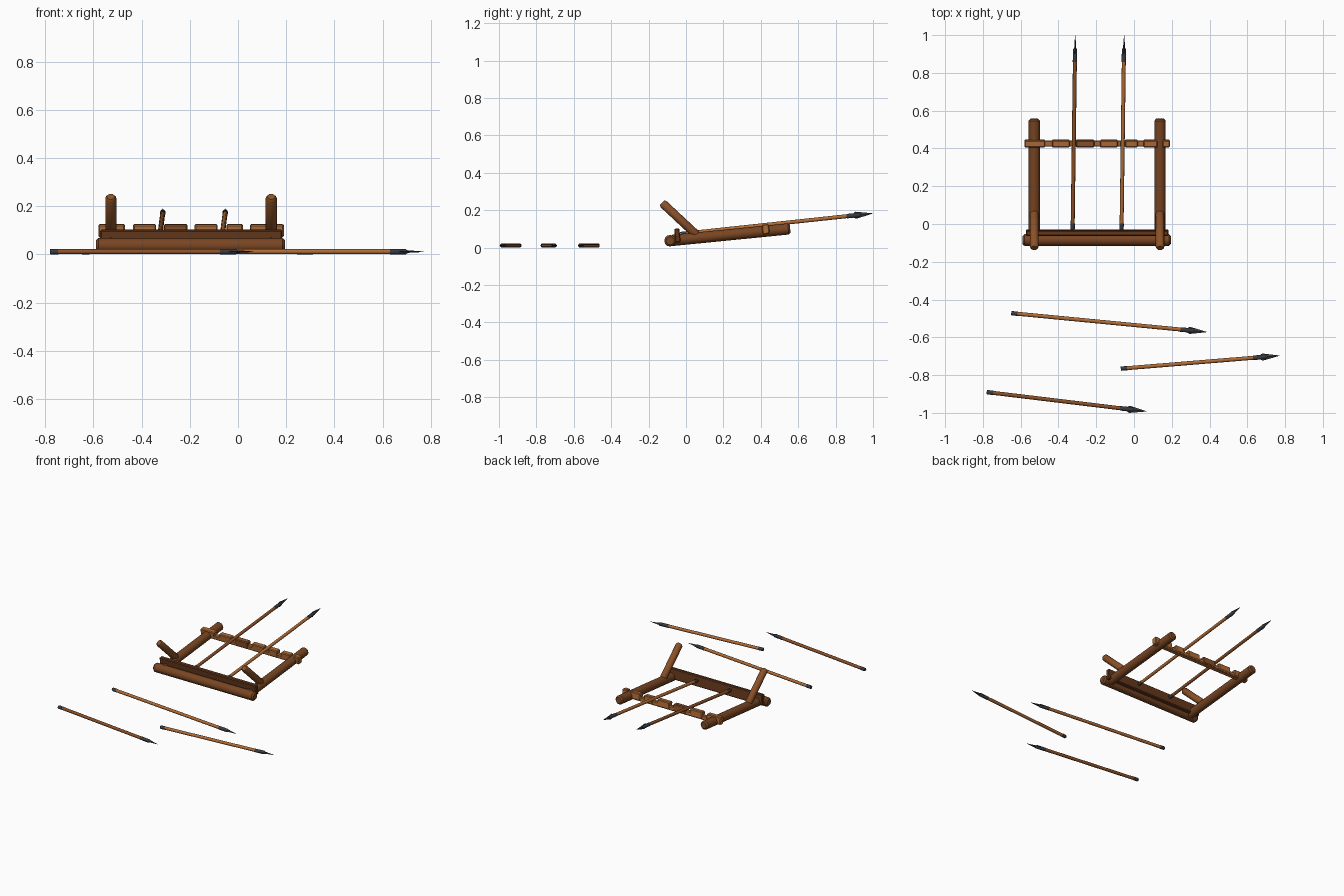
import bpy, bmesh, math
from mathutils import Vector

cube = bpy.data.objects.get("Cube")
if cube:
    bpy.data.objects.remove(cube, do_unlink=True)


def material(name, rgb):
    m = bpy.data.materials.new(name)
    m.use_nodes = True
    m.diffuse_color = (*rgb, 1)
    m.node_tree.nodes["Principled BSDF"].inputs["Base Color"].default_value = (*rgb, 1)
    return m


LOG = material("dark log wood", (0.19, 0.06, 0.016))
PLANK = material("deep brown plank", (0.13, 0.04, 0.012))
POST = material("post wood", (0.26, 0.082, 0.021))
RAIL = material("warm rail wood", (0.43, 0.15, 0.038))
SHAFT = material("shaft wood", (0.44, 0.15, 0.038))
IRON = material("dark iron", (0.042, 0.044, 0.052))


def make_object(name, bm, mat):
    bmesh.ops.recalc_face_normals(bm, faces=bm.faces)
    for face in bm.faces:
        face.smooth = True
    mesh = bpy.data.meshes.new(name)
    bm.to_mesh(mesh)
    bm.free()
    mesh.set_sharp_from_angle(angle=math.radians(35))
    mesh.materials.append(mat)
    ob = bpy.data.objects.new(name, mesh)
    bpy.context.collection.objects.link(ob)
    return ob


def loft(name, start, axis, rings, mat, wide, sides=12):
    """Rings of (distance, half width, half thickness) along an axis."""
    start, axis, wide = Vector(start), Vector(axis).normalized(), Vector(wide)
    u = (wide - axis * wide.dot(axis)).normalized()
    v = axis.cross(u)
    bm = bmesh.new()
    loops = []
    for dist, a, b in rings:
        loop = []
        for i in range(sides):
            ang = math.tau * i / sides
            loop.append(bm.verts.new(start + axis * dist + u * a * math.cos(ang) + v * b * math.sin(ang)))
        loops.append(loop)
    for lo, hi in zip(loops, loops[1:]):
        for i in range(sides):
            j = (i + 1) % sides
            bm.faces.new((lo[i], lo[j], hi[j], hi[i]))
    bm.faces.new(loops[0])
    bm.faces.new(loops[-1])
    return make_object(name, bm, mat)


def log(name, a, b, r, mat, wide=(1, 0, 0), chamfer=0.01):
    """Round timber with chamfered ends."""
    axis = Vector(b) - Vector(a)
    n, s = axis.length, r * 0.7
    return loft(name, a, axis, [(0, s, s), (chamfer, r, r), (n - chamfer, r, r), (n, s, s)], mat, wide)


def box(name, center, size, mat, tilt=0.0, bevel=0.005):
    bm = bmesh.new()
    bmesh.ops.create_cube(bm, size=1)
    bmesh.ops.scale(bm, vec=size, verts=bm.verts)
    bmesh.ops.bevel(bm, geom=bm.edges[:], offset=bevel, segments=1, affect='EDGES')
    ob = make_object(name, bm, mat)
    ob.location = center
    ob.rotation_euler.x = tilt
    return ob


def spear(name, tail, tip, wide, wood):
    """Shaft with an iron butt cap, a socket and a flat leaf blade."""
    tail, axis = Vector(tail), Vector(tip) - Vector(tail)
    n = axis.length
    loft(name + "_shaft", tail, axis, [(0.01, 0.0105, 0.0105), (n - 0.12, 0.0105, 0.0105)], wood, wide)
    loft(name + "_butt_cap", tail, axis, [(0, 0.01, 0.01), (0.004, 0.0115, 0.0115), (0.034, 0.0115, 0.0115)],
         IRON, wide)
    loft(name + "_socket", tail, axis,
         [(n - 0.14, 0.012, 0.0115), (n - 0.075, 0.012, 0.0115), (n - 0.065, 0.006, 0.005)], IRON, wide)
    loft(name + "_blade", tail, axis,
         [(n - 0.11, 0.008, 0.004), (n - 0.09, 0.019, 0.005), (n - 0.04, 0.009, 0.004), (n, 0.0008, 0.0008)],
         IRON, wide, sides=4)


# Rack frame
CENTRE = -0.195
TILT = math.atan2(0.06, 0.62)
log("front_log", (-0.59, -0.085, 0.037), (0.195, -0.085, 0.037), 0.031, LOG, wide=(0, 0, 1))
box("front_plank", (CENTRE, -0.046, 0.065), (0.755, 0.028, 0.074), PLANK, TILT)
for side, x in (("right", CENTRE - 0.333), ("left", CENTRE + 0.333)):
    log(side + "_side_log", (x, -0.08, 0.038), (x, 0.557, 0.101), 0.03, LOG)
    log(side + "_leaning_post", (x, 0.06, 0.065), (x, -0.128, 0.24), 0.023, POST)

# Notched rail across the back
box("back_rail", (CENTRE, 0.426, 0.087), (0.77, 0.032, 0.03), RAIL, TILT)
blocks = [(-0.58, -0.47), (-0.435, -0.34), (-0.308, -0.21), (-0.18, -0.085),
          (-0.048, 0.02), (0.05, 0.125), (0.15, 0.19)]
for k, (a, b) in enumerate(blocks):
    box(f"rail_block_{k + 1}", ((a + b) / 2, 0.426, 0.1), (b - a, 0.038, 0.05), POST if k == 2 else RAIL, TILT)

# Spears resting on the rack, blades on edge
for k, (x, wood) in enumerate(((-0.325, POST), (-0.066, SHAFT))):
    spear(f"racked_spear_{k + 1}", (x, -0.03, 0.073), (x + 0.014, 0.998, 0.183), (0, 0, 1), wood)

# Spears lying on the ground, blades flat
ground = [((-0.65, -0.472), (0.385, -0.572), SHAFT), ((-0.07, -0.766), (0.77, -0.697), SHAFT),
          ((-0.78, -0.89), (0.065, -0.992), POST)]
for k, (a, b, wood) in enumerate(ground):
    across = Vector((a[1] - b[1], b[0] - a[0], 0))
    spear(f"ground_spear_{k + 1}", (*a, 0.0115), (*b, 0.0115), across, wood)
